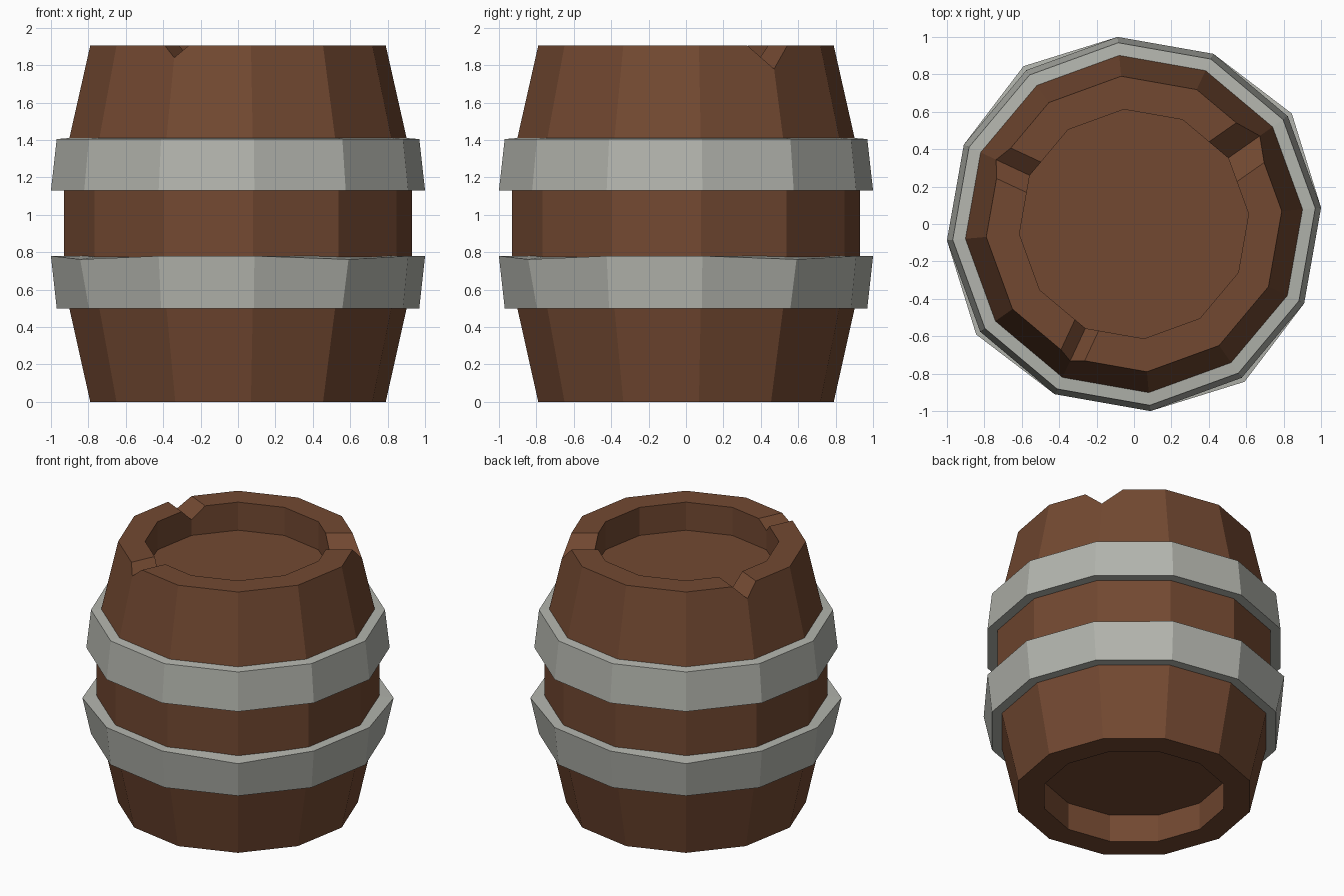
import bpy, bmesh
from math import sin, cos, radians

if "Cube" in bpy.data.objects:
    bpy.data.objects.remove(bpy.data.objects["Cube"])

SIDES, TURN = 12, 5  # corners sit at 5, 35, 65 ... degrees


def material(name, rgb):
    m = bpy.data.materials.new(name)
    m.diffuse_color = (*rgb, 1)
    m.use_nodes = True
    m.node_tree.nodes["Principled BSDF"].inputs["Base Color"].default_value = m.diffuse_color
    return m


def add_object(name, bm, mat=None):
    bmesh.ops.recalc_face_normals(bm, faces=bm.faces)
    me = bpy.data.meshes.new(name)
    bm.to_mesh(me)
    bm.free()
    ob = bpy.data.objects.new(name, me)
    bpy.context.collection.objects.link(ob)
    if mat:
        me.materials.append(mat)
    return ob


def lathe(name, profile, mat, closed=False, tweak=None):
    """Turn an (r, z) profile; tweak maps a profile index to (r, z) at every third corner."""
    bm = bmesh.new()
    rings = []
    for j, point in enumerate(profile):
        ring = []
        for i in range(SIDES):
            r, z = tweak[j] if tweak and j in tweak and i % 3 == 1 else point
            a = radians(TURN + 360 / SIDES * i)
            ring.append(bm.verts.new((r * cos(a), r * sin(a), z)))
        rings.append(ring)
    pairs = list(zip(rings, rings[1:]))
    if closed:
        pairs.append((rings[-1], rings[0]))
    else:
        bm.faces.new(rings[0])
        bm.faces.new(rings[-1])
    for a, b in pairs:
        for i in range(SIDES):
            k = (i + 1) % SIDES
            bm.faces.new((a[i], a[k], b[k], b[i]))
    return add_object(name, bm, mat)


wood = material("wood", (0.17, 0.066, 0.031))
iron = material("iron", (0.45, 0.46, 0.42))

# Barrel body with recessed top and bottom
body = lathe("barrel_body", [
    (0.615, 0.20), (0.615, 0), (0.793, 0), (0.905, 0.5), (0.935, 0.78),
    (0.935, 1.13), (0.905, 1.41), (0.793, 1.905), (0.615, 1.905), (0.615, 1.70)], wood)

# V-shaped chips in the top rim: angle, half width, depth
for angle, w, d in [(35, 0.13, 0.125), (155, 0.09, 0.09), (245, 0.07, 0.065)]:
    bm = bmesh.new()
    a = radians(angle)
    ends = []
    for r in (0.4, 1.1):
        ends.append([bm.verts.new((r * cos(a) - s * sin(a), r * sin(a) + s * cos(a), z))
                     for s, z in [(0, 1.905 - d), (2 * w, 1.905 + d), (-2 * w, 1.905 + d)]])
    for e in ends:
        bm.faces.new(e)
    for i in range(3):
        k = (i + 1) % 3
        bm.faces.new((ends[0][i], ends[0][k], ends[1][k], ends[1][i]))
    cutter = add_object("chip_cutter", bm, wood)
    cutter.hide_render = True
    cutter.hide_set(True)
    cut = body.modifiers.new("chip", "BOOLEAN")
    cut.operation, cut.solver, cut.object = "DIFFERENCE", "EXACT", cutter

# Iron hoops, wider towards the belly
lathe("upper_hoop", [(0.89, 1.13), (1.004, 1.13), (0.973, 1.405), (0.89, 1.412)], iron, True)
lathe("lower_hoop", [(0.89, 0.5), (0.973, 0.5), (1.004, 0.78), (0.89, 0.782)], iron, True,
      {2: (1.03, 0.762)})
